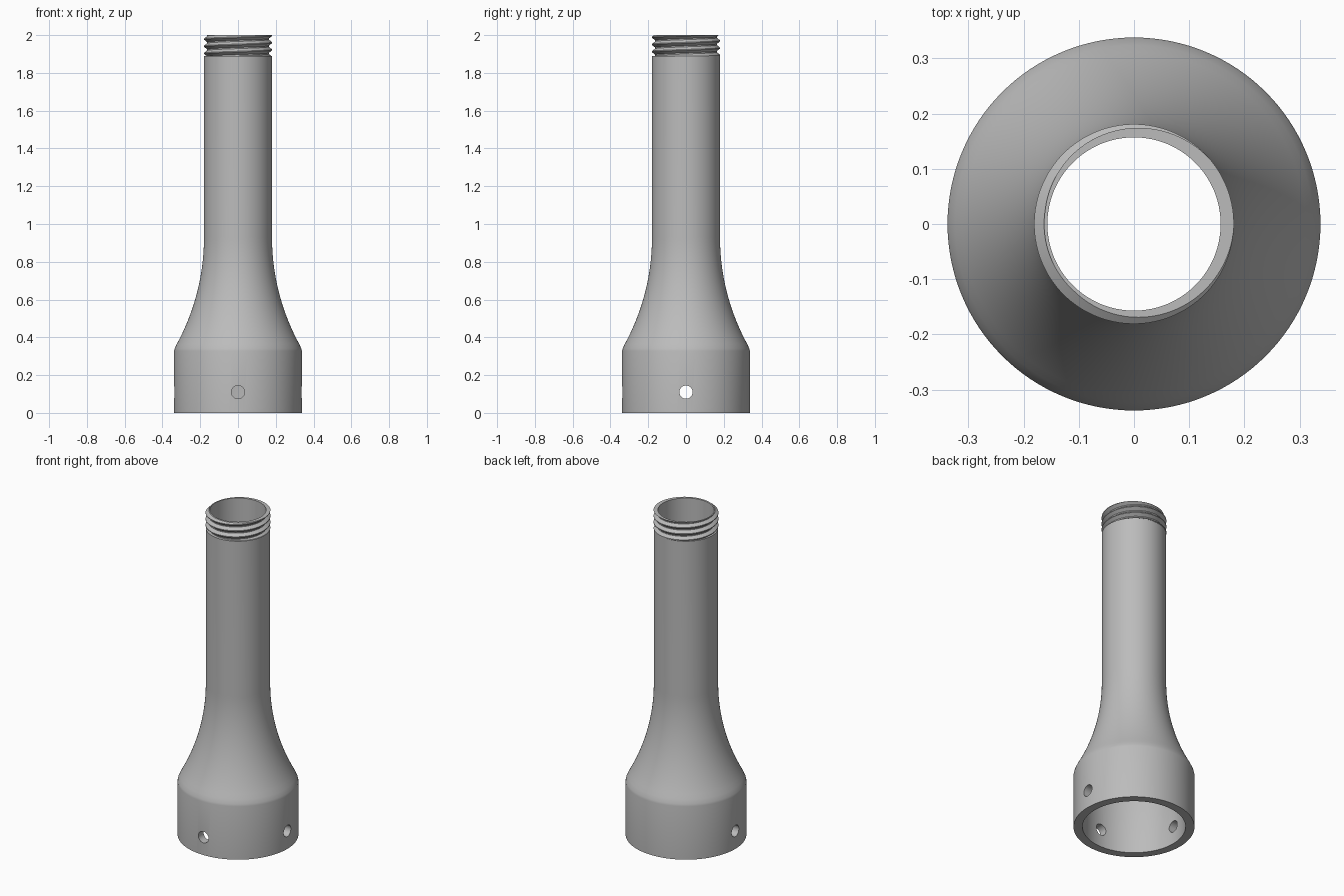
import bpy, bmesh, math

SEGMENTS = 128
BASE_R, SHAFT_R, CAVITY_R, BORE_R = 0.338, 0.18, 0.288, 0.157
SHOULDER_Z, FLARE_TOP, NECK_Z, TOP_Z = 0.34, 0.93, 1.89, 2.0
NECK_R, ROOT_R, CREST_R, PITCH = 0.16, 0.163, 0.181, 0.038

cube = bpy.data.objects.get("Cube")
if cube:
    bpy.data.objects.remove(cube, do_unlink=True)

grey = bpy.data.materials.new("satin grey")
grey.use_nodes = True
grey.diffuse_color = (0.5, 0.5, 0.5, 1)
grey.node_tree.nodes["Principled BSDF"].inputs["Base Color"].default_value = grey.diffuse_color


def make_object(name, bm):
    bmesh.ops.remove_doubles(bm, verts=bm.verts, dist=1e-5)
    bmesh.ops.recalc_face_normals(bm, faces=bm.faces)
    mesh = bpy.data.meshes.new(name)
    bm.to_mesh(mesh)
    bm.free()
    mesh.materials.append(grey)
    obj = bpy.data.objects.new(name, mesh)
    bpy.context.collection.objects.link(obj)
    return obj


def activate(obj):
    bpy.ops.object.select_all(action='DESELECT')
    obj.select_set(True)
    bpy.context.view_layer.objects.active = obj


def skin(bm, columns):
    """Join neighbouring columns of (x, y, z) points with quads."""
    rows = [[bm.verts.new(p) for p in col] for col in columns]
    for a, b in zip(rows, rows[1:]):
        for i in range(len(a) - 1):
            bm.faces.new((a[i], b[i], b[i + 1], a[i + 1]))


def polar(r, angle, z):
    return (r * math.cos(angle), r * math.sin(angle), z)


def flare(r_low, r_high, z_low, z_high, steps=24):
    """Concave arc that ends tangent to the upright shaft."""
    dr, dz = r_low - r_high, z_high - z_low
    radius = (dr * dr + dz * dz) / (2 * dr)
    points = []
    for i in range(steps + 1):
        z = z_low + dz * i / steps
        points.append((r_high + radius - math.sqrt(radius ** 2 - (z_high - z) ** 2), z))
    return points


angles = [2 * math.pi * i / SEGMENTS for i in range(SEGMENTS + 1)]

# Hollow body: base, flared shoulder, shaft and plain neck
outer = flare(BASE_R, SHAFT_R, SHOULDER_Z, FLARE_TOP)
edge = [(BASE_R, SHOULDER_Z - 0.012), (BASE_R - 0.003, SHOULDER_Z + 0.001)]
inner = flare(CAVITY_R, BORE_R, SHOULDER_Z + 0.02, FLARE_TOP)
profile = [(CAVITY_R, 0), (BASE_R, 0)] + edge + outer[1:]
profile += [(SHAFT_R, NECK_Z), (NECK_R, NECK_Z), (NECK_R, TOP_Z), (BORE_R, TOP_Z)]
profile += inner[::-1] + [(CAVITY_R, 0)]
bm = bmesh.new()
skin(bm, [[polar(r, a, z) for r, z in profile] for a in angles])
body = make_object("hollow_body", bm)

# Round screw holes: front, left and right walls only
for direction in (-90, 0, 180):
    a = math.radians(direction)
    bpy.ops.mesh.primitive_cylinder_add(
        vertices=32, radius=0.035, depth=0.2,
        location=polar(0.31, a, 0.11), rotation=(0, math.pi / 2, a))
    cutter = bpy.context.object
    cutter.name = "hole_cutter"
    cutter.hide_render = True
    activate(body)
    cut = body.modifiers.new("hole", 'BOOLEAN')
    cut.operation = 'DIFFERENCE'
    cut.solver = 'EXACT'
    cut.object = cutter
    bpy.ops.object.modifier_apply(modifier=cut.name)
    bpy.data.objects.remove(cutter, do_unlink=True)

# Helical thread, trimmed flat at both ends
SHAPE = [(0.08, ROOT_R), (0.44, CREST_R), (0.56, CREST_R), (0.92, ROOT_R)]
CREST_Z = TOP_Z - 0.002


def thread_radius(phase):
    distance = abs(phase % 1 - 0.5)
    t = min(max((0.42 - distance) / 0.36, 0), 1)
    return ROOT_R + (CREST_R - ROOT_R) * t


columns = []
for a in angles:
    turn = a / (2 * math.pi)
    column = [polar(NECK_R, a, NECK_Z)]
    for n in range(-5, 3):
        for f, _ in SHAPE:
            z = CREST_Z + PITCH * (n + f - 0.5 + turn)
            z = min(max(z, NECK_Z), TOP_Z)
            phase = (z - CREST_Z) / PITCH + 0.5 - turn
            column.append(polar(thread_radius(phase), a, z))
    column.append(polar(NECK_R, a, TOP_Z))
    columns.append(column)
bm = bmesh.new()
skin(bm, columns)
thread = make_object("screw_thread", bm)

for obj in (body, thread):
    activate(obj)
    bpy.ops.object.shade_smooth_by_angle(angle=math.radians(30))
